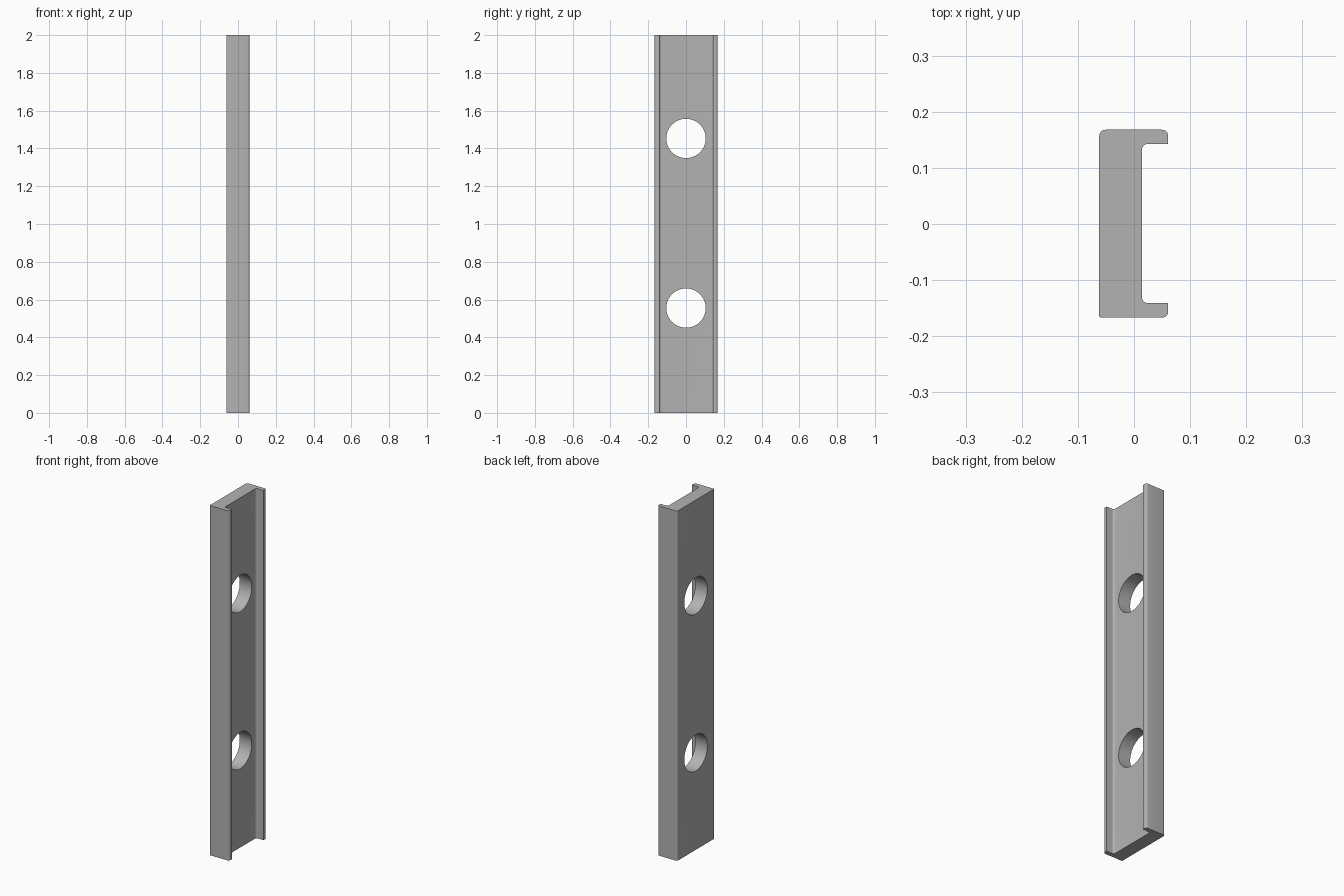
import bpy, bmesh, math
from mathutils import Vector

cube = bpy.data.objects.get("Cube")
if cube:
    bpy.data.objects.remove(cube, do_unlink=True)

grey = bpy.data.materials.new("plain_grey")
grey.use_nodes = True
colour = (0.45, 0.45, 0.45, 1)
grey.diffuse_color = colour
grey.node_tree.nodes["Principled BSDF"].inputs["Base Color"].default_value = colour


def rounded(corners, steps=6):
    """Outline with a tangent arc at every (x, y, radius) corner."""
    points = []
    for i, (x, y, r) in enumerate(corners):
        p = Vector((x, y))
        if r == 0:
            points.append(p)
            continue
        a = (Vector(corners[i - 1][:2]) - p).normalized()
        b = (Vector(corners[(i + 1) % len(corners)][:2]) - p).normalized()
        for k in range(steps + 1):
            t = math.pi / 2 * k / steps
            points.append(p + r * (a * (1 - math.sin(t)) + b * (1 - math.cos(t))))
    return points


# Channel section: thick web with two thin lips towards +x
section = rounded([
    (-0.062, -0.167, 0.003), (0.061, -0.167, 0.011),
    (0.061, -0.141, 0), (0.014, -0.141, 0.011),
    (0.014, 0.143, 0.011), (0.061, 0.143, 0),
    (0.061, 0.168, 0.011), (-0.062, 0.168, 0.011),
])
bm = bmesh.new()
face = bm.faces.new([bm.verts.new((p.x, p.y, 0)) for p in section])
result = bmesh.ops.extrude_face_region(bm, geom=[face])
top = [v for v in result["geom"] if isinstance(v, bmesh.types.BMVert)]
bmesh.ops.translate(bm, verts=top, vec=(0, 0, 2))
bmesh.ops.recalc_face_normals(bm, faces=bm.faces)
mesh = bpy.data.meshes.new("channel_bar")
bm.to_mesh(mesh)
bm.free()
mesh.materials.append(grey)
bar = bpy.data.objects.new("channel_bar", mesh)
bpy.context.collection.objects.link(bar)

# Two round holes through the web
for name, z in (("lower_hole_cutter", 0.555), ("upper_hole_cutter", 1.453)):
    bpy.ops.mesh.primitive_cylinder_add(
        vertices=64, radius=0.104, depth=0.4,
        location=(0, 0, z), rotation=(0, math.pi / 2, 0))
    cutter = bpy.context.object
    cutter.name = name
    cutter.data.materials.append(grey)
    cutter.hide_render = True
    cutter.hide_set(True)
    cut = bar.modifiers.new(name, 'BOOLEAN')
    cut.operation = 'DIFFERENCE'
    cut.solver = 'EXACT'
    cut.object = cutter

# Apply the cuts and smooth the rounded edges
bpy.ops.object.select_all(action='DESELECT')
bpy.context.view_layer.objects.active = bar
bar.select_set(True)
for modifier in list(bar.modifiers):
    bpy.ops.object.modifier_apply(modifier=modifier.name)
bpy.ops.object.shade_smooth_by_angle(angle=math.radians(30))
for name in ("lower_hole_cutter", "upper_hole_cutter"):
    bpy.data.objects.remove(bpy.data.objects[name], do_unlink=True)
